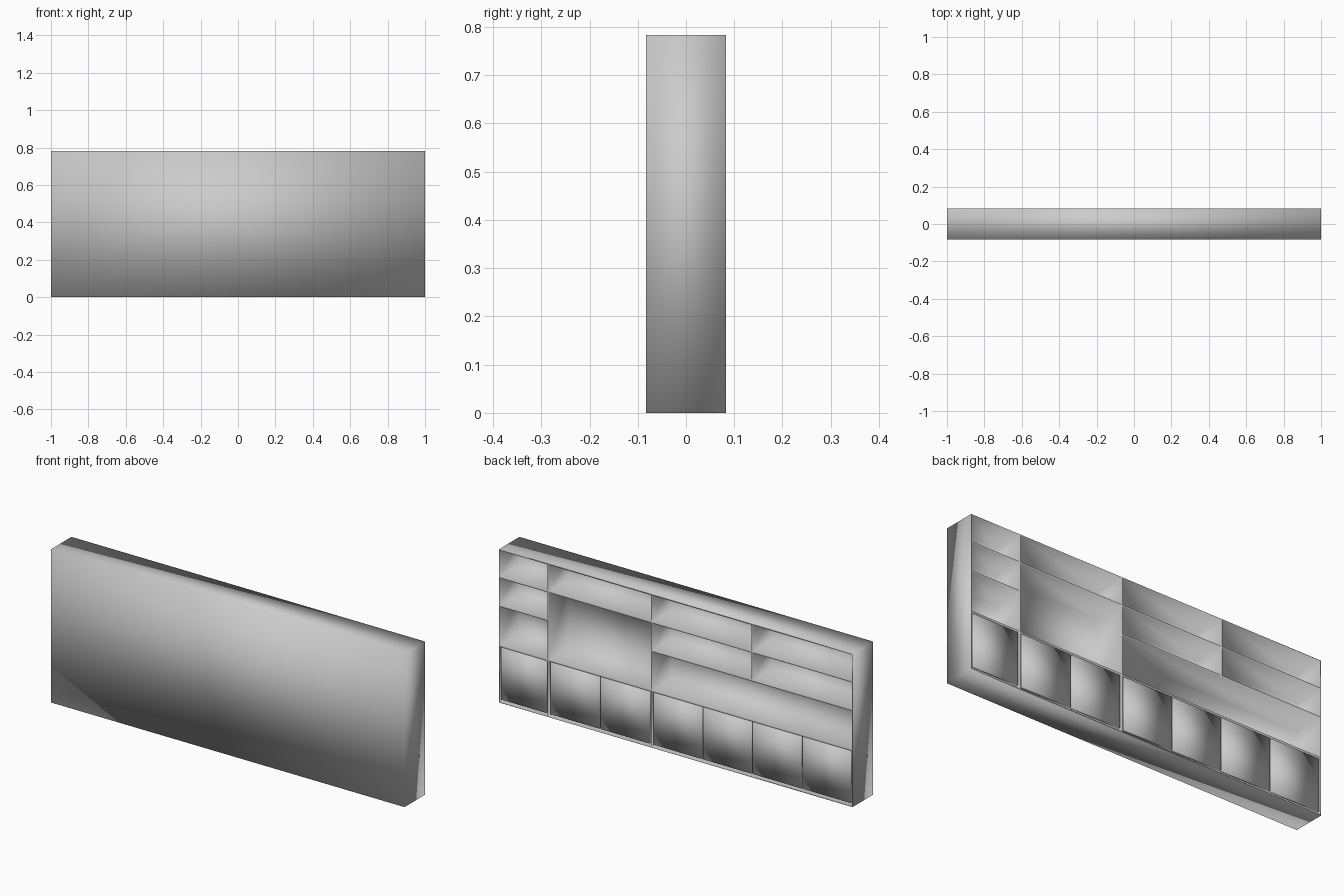
import bpy
import bmesh

if "Cube" in bpy.data.objects:
    bpy.data.objects.remove(bpy.data.objects["Cube"])

W, D, H = 1.0, 0.083, 0.783           # half width, half depth, height
R = 0.004                             # board edge around each compartment
WALL = 0.006                          # thickness of the closed panel
Z_DOOR, Z_MID, Z_TOP = 0.29, 0.495, 0.641
X_A, X_B, X_C = 0.72, 0.137, -0.432   # upright positions


def ring(bm, x0, x1, z0, z1, y):
    return [bm.verts.new((x, y, z)) for x, z in ((x0, z0), (x1, z0), (x1, z1), (x0, z1))]


def bridge(bm, a, b):
    for i in range(4):
        j = (i + 1) % 4
        bm.faces.new((a[i], b[i], b[j], a[j]))


def finish(bm, name):
    for f in bm.faces:
        f.smooth = True
    me = bpy.data.meshes.new(name)
    bm.to_mesh(me)
    bm.free()
    ob = bpy.data.objects.new(name, me)
    bpy.context.collection.objects.link(ob)
    return ob


# Compartments: (x0, x1, z0, z1)
cells = [
    (X_A, W, 0, Z_DOOR), (X_A, W, Z_DOOR, Z_MID),
    (X_A, W, Z_MID, Z_TOP), (X_A, W, Z_TOP, H),
    (X_B, X_A, 0, Z_DOOR), (X_B, X_A, Z_DOOR, Z_TOP), (X_B, X_A, Z_TOP, H),
    (-W, X_B, 0, Z_DOOR), (-W, X_B, Z_DOOR, Z_MID),
    (X_C, X_B, Z_MID, Z_TOP), (X_C, X_B, Z_TOP, H),
    (-W, X_C, Z_MID, Z_TOP), (-W, X_C, Z_TOP, H),
]

# Carcass: softly shaded outer shell, closed at -y, recessed compartments at +y
bm = bmesh.new()
front = ring(bm, -W, W, 0, H, -D)
back = ring(bm, -W, W, 0, H, D)
bm.faces.new(front)
bridge(bm, back, front)
for x0, x1, z0, z1 in cells:
    outer = ring(bm, x0, x1, z0, z1, D)
    rim = ring(bm, x0 + R, x1 - R, z0 + R, z1 - R, D)
    deep = ring(bm, x0 + R, x1 - R, z0 + R, z1 - R, -D + WALL)
    bridge(bm, outer, rim)
    bridge(bm, rim, deep)
    bm.faces.new(deep[::-1])
# One-sided orientation: the shell faces out, the recesses face the opening
bmesh.ops.remove_doubles(bm, verts=bm.verts[:], dist=0.0001)
bm.normal_update()
for f in bm.faces:
    c, n = f.calc_center_median(), f.normal
    if abs(n.y) > 0.9:
        want = -1 if c.y < -D + WALL / 2 else 1
        if n.y * want < 0:
            f.normal_flip()
    else:
        on_shell = abs(c.x) > W - R / 2 or c.z < R / 2 or c.z > H - R / 2
        if on_shell:
            inward = c.x * n.x + (c.z - H / 2) * n.z < 0
        else:
            # recess wall: find its compartment and point towards the middle
            best = min(cells, key=lambda q: max(q[0] - c.x, c.x - q[1], q[2] - c.z, c.z - q[3]))
            mx, mz = (best[0] + best[1]) / 2, (best[2] + best[3]) / 2
            inward = (mx - c.x) * n.x + (mz - c.z) * n.z < 0
        if inward:
            f.normal_flip()
finish(bm, "bookcase_carcass")

# Rows of doors set in with small gaps
GAP = 0.008
for bay, x0, x1, count in (("narrow_bay", X_A, W, 1), ("niche_bay", X_B, X_A, 2),
                           ("wide_bay", -W, X_B, 4)):
    a, b = x0 + R + GAP / 2, x1 - R - GAP / 2
    step = (b - a) / count
    for i in range(count):
        bm = bmesh.new()
        left, right = a + i * step + GAP / 2, a + (i + 1) * step - GAP / 2
        f_ring = ring(bm, left, right, 0.018, Z_DOOR - R - 0.003, D - 0.014)
        b_ring = ring(bm, left, right, 0.018, Z_DOOR - R - 0.003, D)
        bm.faces.new(f_ring)
        bm.faces.new(b_ring[::-1])
        bridge(bm, f_ring, b_ring)
        bmesh.ops.recalc_face_normals(bm, faces=bm.faces[:])
        finish(bm, f"{bay}_door_{i + 1}")
